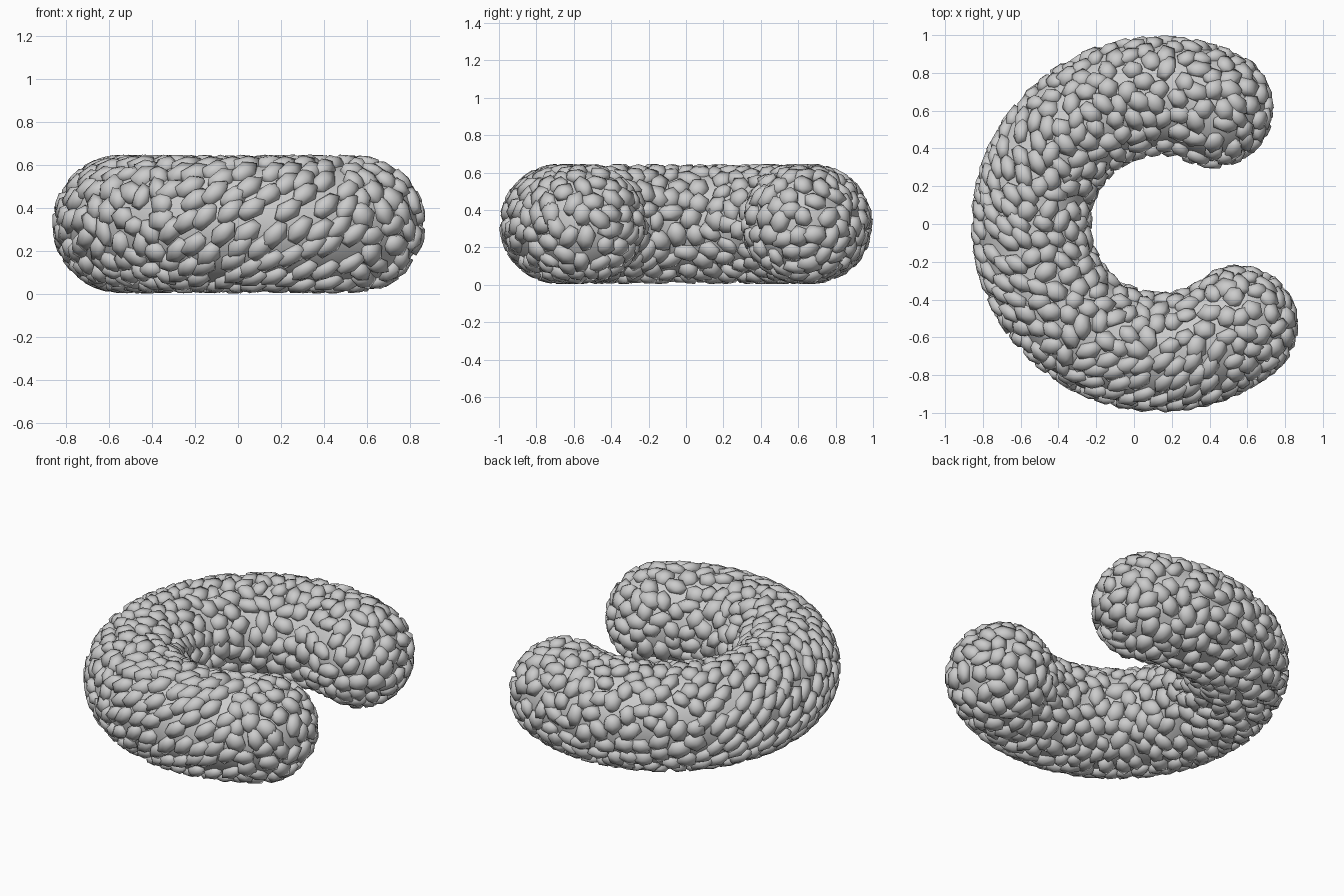
import bpy, bmesh, math, random
from mathutils import Vector, Matrix

if "Cube" in bpy.data.objects:
    bpy.data.objects.remove(bpy.data.objects["Cube"])

random.seed(7)
CX, CZ = 0.135, 0.325         # centre of the C arc
MAJOR, R = 0.678, 0.322       # arc radius and tube radius
A0, A1 = math.radians(65), math.radians(308)
LENGTH = (A1 - A0) * MAJOR


def axis(a):
    """Point and tangent on the C-shaped centre line."""
    p = Vector((CX + MAJOR * math.cos(a), MAJOR * math.sin(a), CZ))
    return p, Vector((-math.sin(a), math.cos(a), 0))


def surface(s, phi, r):
    """Position, normal and tangent on the tube with round ends."""
    over = max(-1, min(1, (min(s, 0) + max(s - LENGTH, 0)) / R))
    a = A0 + max(0, min(LENGTH, s)) / MAJOR
    p, t = axis(a)
    out = Vector((math.cos(a), math.sin(a), 0))
    radial = out * math.cos(phi) + Vector((0, 0, math.sin(phi)))
    c = math.sqrt(max(0, 1 - over * over))
    n = radial * c + t * over
    side = (t * c - radial * over).normalized()
    return p + n * r, n.normalized(), side


def pull_inside(p):
    """Keep a point within the tube radius of the centre line."""
    a = math.atan2(p.y, p.x - CX) % math.tau
    if a < A0:
        a = A0 if A0 - a < a + math.tau - A1 else A1
    elif a > A1:
        a = A1 if a - A1 < A0 + math.tau - a else A0
    c, _ = axis(a)
    d = p - c
    return c + d * min(1, R / d.length)


def make_object(name, bm):
    mesh = bpy.data.meshes.new(name)
    bm.normal_update()
    bm.to_mesh(mesh)
    bm.free()
    for f in mesh.polygons:
        f.use_smooth = True
    ob = bpy.data.objects.new(name, mesh)
    bpy.context.collection.objects.link(ob)
    return ob


# inner core closing the gaps between pebbles
bm = bmesh.new()
SIDES = 32
stations = [-R * math.cos(math.pi / 2 * i / 8) for i in range(8)]
stations += [LENGTH * i / 48 for i in range(49)]
stations += [LENGTH + R * math.sin(math.pi / 2 * i / 8) for i in range(1, 9)]
rings = [[bm.verts.new(surface(s, math.tau * k / SIDES, 0.284)[0])
          for k in range(SIDES)] for s in stations]
for a, b in zip(rings, rings[1:]):
    for k in range(SIDES):
        j = (k + 1) % SIDES
        bm.faces.new((a[k], a[j], b[j], b[k]))
bmesh.ops.remove_doubles(bm, verts=bm.verts, dist=1e-4)
bmesh.ops.recalc_face_normals(bm, faces=bm.faces)
make_object("core", bm)

# evenly spread pebble centres over the surface
spots = []
GAP = 0.072 ** 2
for _ in range(7000):
    s = random.uniform(-R, LENGTH + R)
    phi = random.uniform(0, math.tau)
    p, n, t = surface(s, phi, 0.286)
    if all((p - q[0]).length_squared > GAP for q in spots):
        spots.append((p, n, t, s, phi))

# pebbles: low-poly stones lying in the skin, combed on the outer side
bm = bmesh.new()
for p, n, t, s, phi in spots:
    combed = math.cos(phi) > 0.1 and (0.3 < s / LENGTH < 0.6 or 0.72 < s / LENGTH < 0.95)
    basis = Matrix((t, n.cross(t), n)).transposed()
    if combed:
        spin = Matrix.Rotation(0.75 + random.uniform(-0.15, 0.15), 3, 'Z')
        tilt = Matrix.Rotation(0.45, 3, 'X')
        size = (0.085, 0.052, 0.042)
    else:
        spin = Matrix.Rotation(random.uniform(0, math.tau), 3, 'Z')
        tilt = Matrix.Rotation(random.uniform(-0.75, 0.75), 3, 'X')
        size = (random.uniform(0.06, 0.085), random.uniform(0.05, 0.065),
                random.uniform(0.036, 0.048))
    m = (basis @ spin @ tilt @ Matrix.Diagonal(size)).to_4x4()
    m.translation = p
    made = bmesh.ops.create_icosphere(bm, subdivisions=1, radius=1, matrix=m)
    for v in made["verts"]:
        v.co = pull_inside(v.co)
make_object("pebble_skin", bm)
